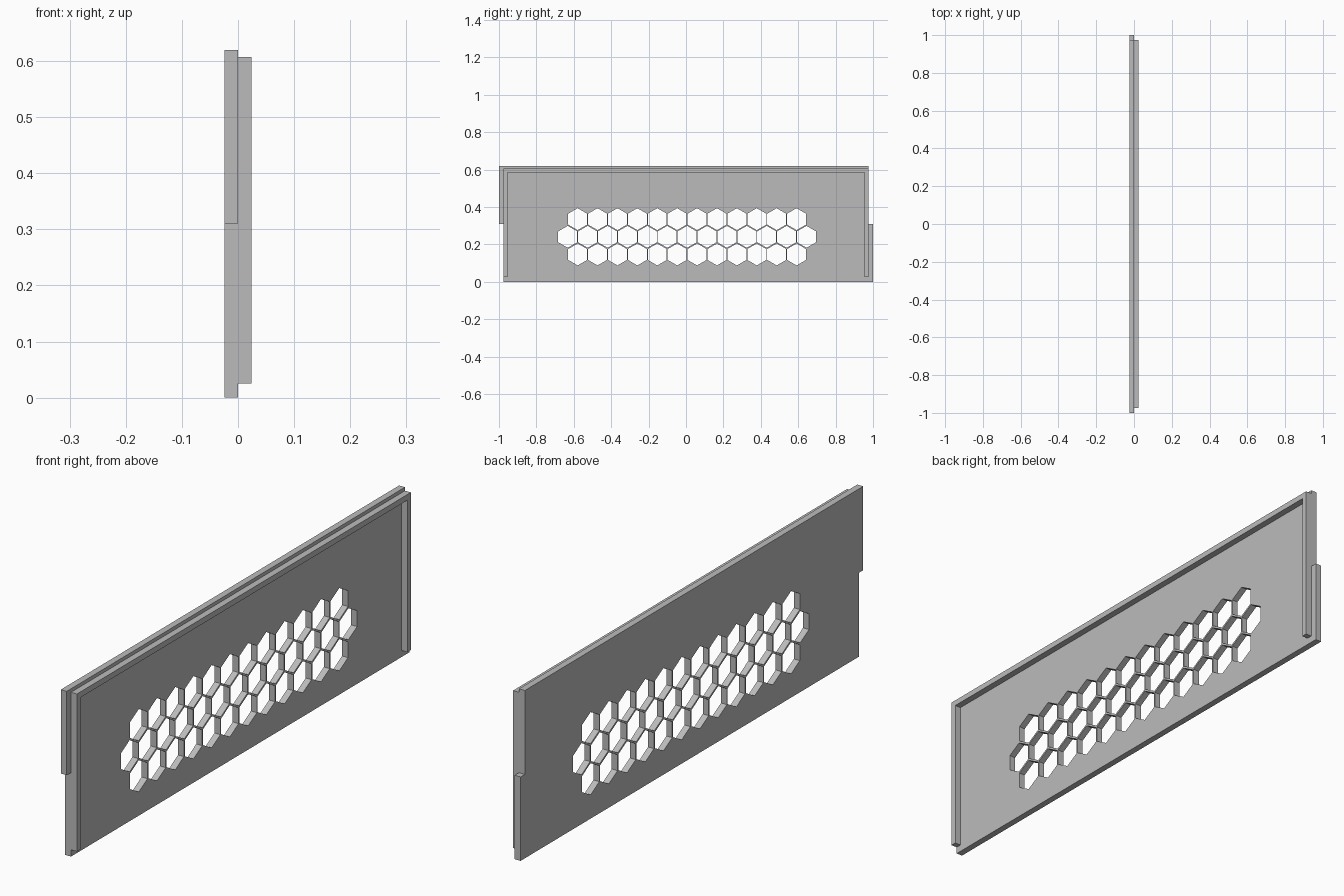
import bpy, bmesh
from math import sin, cos, pi

if "Cube" in bpy.data.objects:
    bpy.data.objects.remove(bpy.data.objects["Cube"])

grey = bpy.data.materials.new("plain grey")
grey.use_nodes = True
colour = (0.5, 0.5, 0.5, 1)
grey.diffuse_color = colour
grey.node_tree.nodes["Principled BSDF"].inputs["Base Color"].default_value = colour


def prisms(name, outlines, x0, x1):
    """Extrude closed (y, z) outlines from x0 to x1 as one object."""
    bm = bmesh.new()
    for outline in outlines:
        face = bm.faces.new([bm.verts.new((x0, y, z)) for y, z in outline])
        out = bmesh.ops.extrude_face_region(bm, geom=[face], use_keep_orig=True)
        moved = [v for v in out["geom"] if isinstance(v, bmesh.types.BMVert)]
        bmesh.ops.translate(bm, verts=moved, vec=(x1 - x0, 0, 0))
    bmesh.ops.recalc_face_normals(bm, faces=bm.faces)
    mesh = bpy.data.meshes.new(name)
    bm.to_mesh(mesh)
    bm.free()
    mesh.materials.append(grey)
    obj = bpy.data.objects.new(name, mesh)
    bpy.context.collection.objects.link(obj)
    return obj


W, H, MID = 0.975, 0.62, 0.31

# Panel with a half-height lap tab at each end
panel = prisms("vent_panel", [[
    (-W, 0), (1, 0), (1, MID), (W, MID),
    (W, H), (-1, H), (-1, MID), (-W, MID)]], -0.024, 0)

# Raised rim along the top and both ends
T, TOP, BASE = 0.021, 0.607, 0.025
prisms("raised_rim", [[
    (-W, BASE), (-W + T, BASE), (-W + T, TOP - T), (W - T, TOP - T),
    (W - T, BASE), (W, BASE), (W, TOP), (-W, TOP)]], 0, 0.024)

# Three staggered rows of hexagonal vent holes
PITCH, ROW, R = 0.1064, 0.0945, 0.0585
holes = []
for row, count in ((-1, 12), (0, 13), (1, 12)):
    for i in range(count):
        cy = 0.006 + (i - (count - 1) / 2) * PITCH
        cz = 0.241 + row * ROW
        holes.append([(cy + R * sin(k * pi / 3), cz + R * cos(k * pi / 3))
                      for k in range(6)])
cutter = prisms("vent_hole_cutter", holes, -0.1, 0.1)
cutter.hide_render = True

cut = panel.modifiers.new("vent holes", "BOOLEAN")
cut.operation, cut.solver, cut.object = "DIFFERENCE", "EXACT", cutter
bpy.context.view_layer.objects.active = panel
bpy.ops.object.modifier_apply(modifier=cut.name)
bpy.data.objects.remove(cutter)
